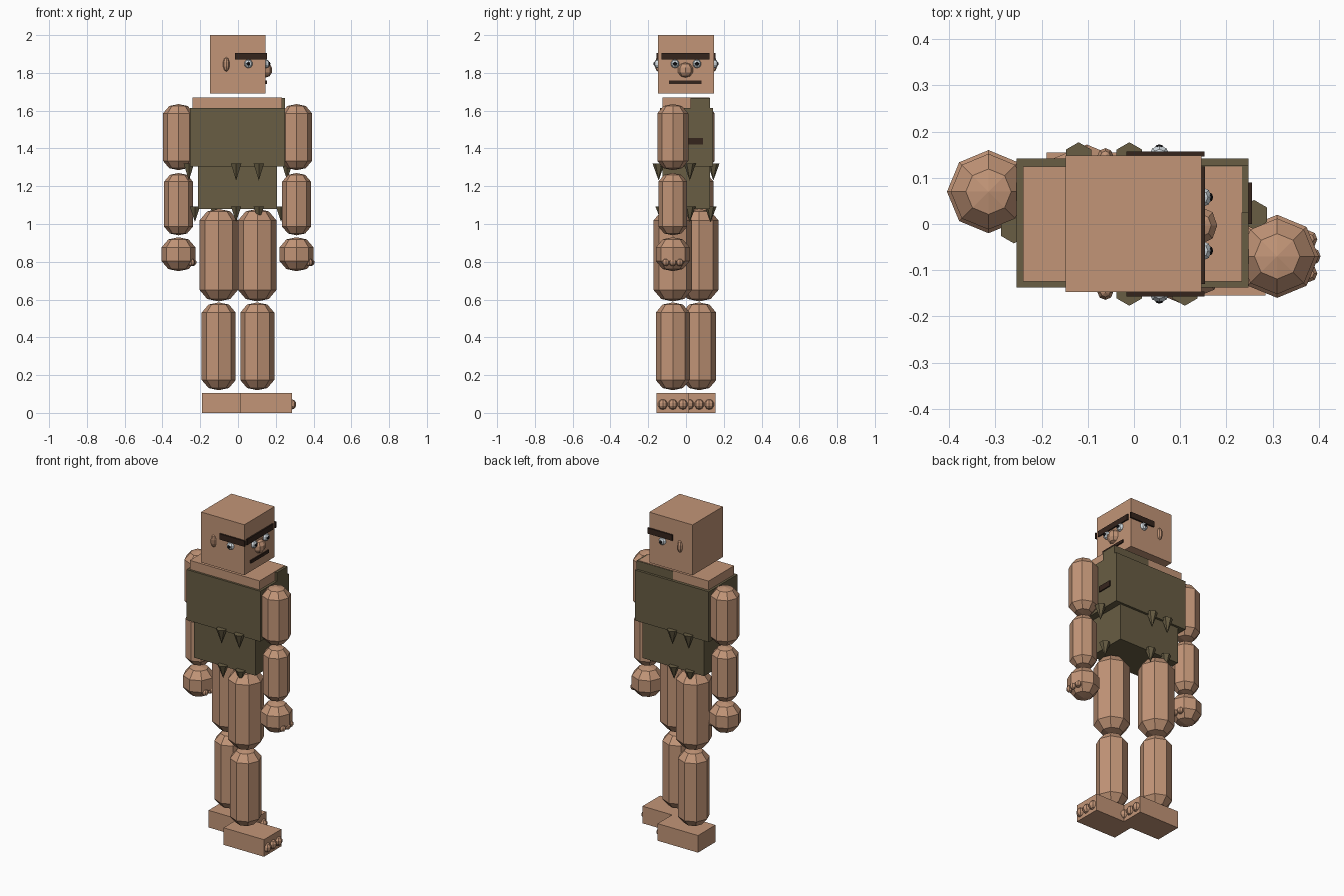
import bpy, bmesh, math
from mathutils import Matrix, Vector

if "Cube" in bpy.data.objects:
    bpy.data.objects.remove(bpy.data.objects["Cube"])


def material(name, rgb):
    m = bpy.data.materials.new(name)
    m.diffuse_color = (*rgb, 1)
    m.use_nodes = True
    m.node_tree.nodes["Principled BSDF"].inputs["Base Color"].default_value = m.diffuse_color
    return m


SKIN = material("tan_skin", (0.54, 0.30, 0.185))
CLOTH = material("olive_cloth", (0.138, 0.110, 0.057))
BROWN = material("dark_brown", (0.036, 0.018, 0.012))
WHITE = material("eye_white", (0.68, 0.74, 0.78))
BLACK = material("pupil_black", (0.008, 0.008, 0.01))


def finish(name, bm, mat):
    bmesh.ops.recalc_face_normals(bm, faces=bm.faces)
    me = bpy.data.meshes.new(name)
    bm.to_mesh(me)
    bm.free()
    me.materials.append(mat)
    ob = bpy.data.objects.new(name, me)
    bpy.context.collection.objects.link(ob)
    return ob


def box(name, x, y, z, mat):
    """Box given by (min, max) on each axis."""
    bm = bmesh.new()
    bmesh.ops.create_cube(bm, size=1)
    for v in bm.verts:
        v.co = Vector([(a + b) / 2 + c * (b - a) for c, (a, b) in zip(v.co, (x, y, z))])
    return finish(name, bm, mat)


def capsule(name, x, y, z0, z1, r):
    """Eight-sided rounded limb with stepped caps."""
    bm = bmesh.new()
    profile = [(0.6, z0 + 0.13 * r), (1, z0 + 0.6 * r), (1, z1 - 0.6 * r), (0.6, z1 - 0.13 * r)]
    rings = [[bm.verts.new((x + k * r * math.cos(i * math.pi / 4),
                            y + k * r * math.sin(i * math.pi / 4), z)) for i in range(8)]
             for k, z in profile]
    bottom, top = bm.verts.new((x, y, z0)), bm.verts.new((x, y, z1))
    for i in range(8):
        j = (i + 1) % 8
        for a, b in zip(rings, rings[1:]):
            bm.faces.new((a[i], a[j], b[j], b[i]))
        bm.faces.new((bottom, rings[0][j], rings[0][i]))
        bm.faces.new((top, rings[-1][i], rings[-1][j]))
    return finish(name, bm, SKIN)


def ball(name, loc, scale, mat):
    bm = bmesh.new()
    bmesh.ops.create_uvsphere(bm, u_segments=8, v_segments=5, radius=1,
                              matrix=Matrix.Translation(loc) @ Matrix.Diagonal((*scale, 1)))
    return finish(name, bm, mat)


def spike(name, x, y, z_top, height):
    bm = bmesh.new()
    bmesh.ops.create_cone(bm, cap_ends=True, segments=6, radius1=0, radius2=0.032, depth=height,
                          matrix=Matrix.Translation((x, y, z_top - height / 2)))
    bmesh.ops.remove_doubles(bm, verts=bm.verts, dist=1e-4)
    return finish(name, bm, CLOTH)


# Arms, legs, hands and feet; the two sides are staggered in depth
for side, s, y in (("left", -1, 0.07), ("right", 1, -0.07)):
    ax = -0.315 if s < 0 else 0.31
    lx = 0.102 * s
    capsule(side + "_upper_arm", ax, y, 1.285, 1.635, 0.082)
    capsule(side + "_forearm", ax, y, 0.94, 1.27, 0.076)
    capsule(side + "_hand", ax, y, 0.75, 0.93, 0.09)
    capsule(side + "_thigh", lx, y, 0.59, 1.08, 0.102)
    capsule(side + "_shin", lx, y, 0.12, 0.585, 0.09)
    fx = -0.19 if s < 0 else 0.01
    box(side + "_foot", (fx, fx + 0.275), (y - 0.085, y + 0.085), (0, 0.105), SKIN)
    for i in (-1, 0, 1):
        ball(f"{side}_finger_{i + 2}", (ax + 0.075 - 0.007 * abs(i), y + 0.037 * i, 0.797),
             (0.02, 0.02, 0.02), SKIN)
        ball(f"{side}_toe_{i + 2}", (fx + 0.272, y + 0.053 * i, 0.045), (0.027, 0.027, 0.028), SKIN)

# Tunic with skin shoulders and a single strap
box("upper_tunic", (-0.254, 0.248), (-0.138, 0.142), (1.305, 1.615), CLOTH)
box("lower_tunic", (-0.212, 0.206), (-0.125, 0.128), (1.08, 1.306), CLOTH)
box("shoulders", (-0.24, 0.234), (-0.125, 0.124), (1.60, 1.67), SKIN)
box("shoulder_strap", (0.0, 0.248), (0.025, 0.127), (1.60, 1.667), CLOTH)
box("chest_mark", (0.247, 0.255), (0.0, 0.09), (1.42, 1.455), BROWN)

# Ragged hem spikes around both tunic tiers
for tier, z, h, dx, dy in (("upper", 1.32, 0.09, 0.26, 0.145), ("lower", 1.093, 0.083, 0.228, 0.13)):
    places = [(-0.01, -dy), (0.11, -dy), (-0.01, dy), (-0.12, dy), (-dx, -0.01), (dx, 0.02)]
    for i, (x, y) in enumerate(places):
        spike(f"{tier}_hem_spike_{i + 1}", x, y, z, h)

# Head, facing +x
box("head", (-0.148, 0.146), (-0.147, 0.148), (1.69, 2.0), SKIN)
box("front_brow", (0.145, 0.154), (-0.13, 0.125), (1.87, 1.905), BROWN)
box("mouth", (0.145, 0.153), (-0.09, 0.082), (1.742, 1.76), BROWN)
ball("nose", (0.146, -0.003, 1.815), (0.036, 0.042, 0.04), SKIN)
for side, s in (("left", 1), ("right", -1)):
    box(side + "_side_brow", (-0.016, 0.153), sorted((s * 0.146, s * 0.157)), (1.87, 1.905), BROWN)
    ball(side + "_ear", (-0.062, s * 0.148, 1.845), (0.018, 0.017, 0.038), SKIN)
    ball(side + "_front_eye", (0.147, s * 0.058, 1.848), (0.022, 0.023, 0.023), WHITE)
    ball(side + "_front_pupil", (0.163, s * 0.058, 1.848), (0.009, 0.011, 0.011), BLACK)
    ball(side + "_side_eye", (0.055, s * 0.149, 1.848), (0.023, 0.022, 0.023), WHITE)
    ball(side + "_side_pupil", (0.055, s * 0.164, 1.848), (0.011, 0.009, 0.011), BLACK)
